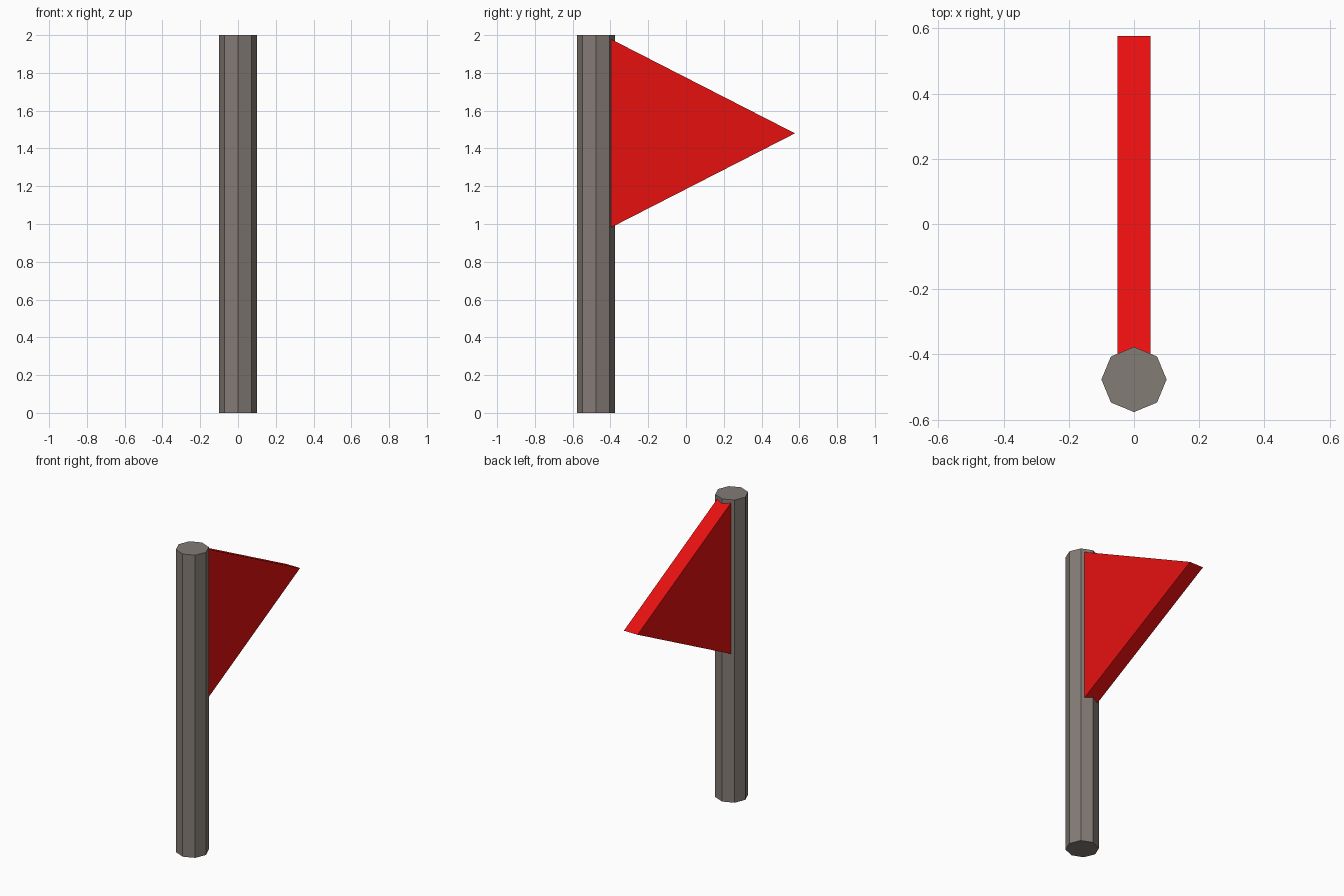
import bpy
import bmesh
from mathutils import Vector

if "Cube" in bpy.data.objects:
    bpy.data.objects.remove(bpy.data.objects["Cube"])


def material(name, rgb):
    m = bpy.data.materials.new(name)
    m.diffuse_color = (*rgb, 1)
    m.use_nodes = True
    m.node_tree.nodes["Principled BSDF"].inputs["Base Color"].default_value = m.diffuse_color
    return m


def prism(name, profile, direction, mat):
    """Extrude a flat profile along a direction into a closed solid."""
    bm = bmesh.new()
    face = bm.faces.new([bm.verts.new(p) for p in profile])
    ext = bmesh.ops.extrude_face_region(bm, geom=[face], use_keep_orig=True)
    moved = [g for g in ext["geom"] if isinstance(g, bmesh.types.BMVert)]
    bmesh.ops.translate(bm, verts=moved, vec=Vector(direction))
    bmesh.ops.recalc_face_normals(bm, faces=bm.faces)
    mesh = bpy.data.meshes.new(name)
    bm.to_mesh(mesh)
    bm.free()
    mesh.materials.append(mat)
    obj = bpy.data.objects.new(name, mesh)
    bpy.context.collection.objects.link(obj)
    return obj


grey = material("warm grey", (0.23, 0.2, 0.18))
red = material("red", (0.8, 0.005, 0.005))

# Eight-sided pole with corners on the axes
bpy.ops.mesh.primitive_cylinder_add(vertices=8, radius=0.1, depth=2,
                                    location=(0, -0.477, 1))
pole = bpy.context.object
pole.name = "pole"
pole.data.materials.append(grey)

# Thick triangular pennant, its base touching the pole
prism("pennant",
      [(-0.05, -0.4, 0.98), (-0.05, 0.577, 1.48), (-0.05, -0.4, 1.98)],
      (0.1, 0, 0), red)
